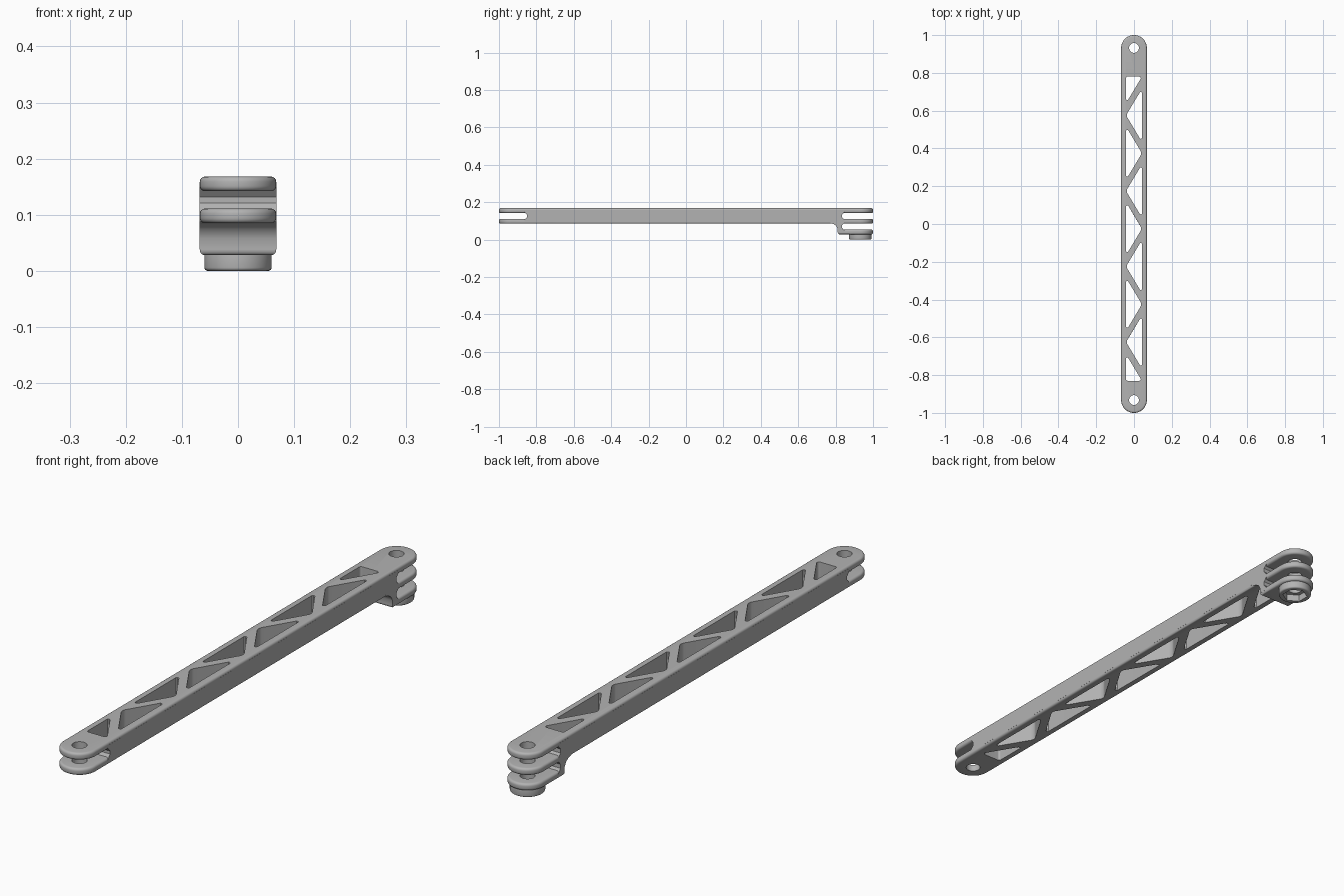
import bpy, bmesh, math
from mathutils import Vector

if "Cube" in bpy.data.objects:
    bpy.data.objects.remove(bpy.data.objects["Cube"])

HALF_W = 0.068          # half width of the arm
PIVOT = 0.932           # distance of the pivots from the centre
TOP, BOTTOM = 0.168, 0.085
FINGER = 0.026          # finger thickness
ROUND = 0.009           # edge rounding

grey = bpy.data.materials.new("grey plastic")
grey.use_nodes = True
grey.diffuse_color = (0.45, 0.45, 0.45, 1)
grey.node_tree.nodes["Principled BSDF"].inputs["Base Color"].default_value = grey.diffuse_color


def extrude(name, outline, low, high, bevel=0, axis="z"):
    """Closed outline swept from low to high along z, or along x for a (y, z) outline."""
    bm = bmesh.new()
    place = (lambda a, b, h: (a, b, h)) if axis == "z" else (lambda a, b, h: (h, a, b))
    n = len(outline)
    rings = [[bm.verts.new(place(a, b, h)) for a, b in outline] for h in (low, high)]
    caps = [bm.faces.new(ring) for ring in rings]
    for i in range(n):
        j = (i + 1) % n
        bm.faces.new((rings[0][i], rings[0][j], rings[1][j], rings[1][i]))
    bmesh.ops.recalc_face_normals(bm, faces=bm.faces)
    if bevel:
        rims = list({e for cap in caps for e in cap.edges})
        bmesh.ops.bevel(bm, geom=rims, offset=bevel, segments=4, profile=0.5, affect='EDGES')
    mesh = bpy.data.meshes.new(name)
    bm.to_mesh(mesh)
    bm.free()
    mesh.materials.append(grey)
    obj = bpy.data.objects.new(name, mesh)
    bpy.context.scene.collection.objects.link(obj)
    return obj


def arc(cx, cy, r, start, end, steps):
    angles = [math.radians(start + (end - start) * i / steps) for i in range(steps + 1)]
    return [(cx + r * math.cos(a), cy + r * math.sin(a)) for a in angles]


def circle(cy, r, steps=48, turn=0):
    return arc(0, cy, r, turn, turn + 360, steps)[:-1]


def rounded(corners, steps=6):
    """Polygon of (x, y, radius) corners with each corner replaced by an arc."""
    out = []
    for i, (x, y, r) in enumerate(corners):
        p = Vector((x, y))
        a = (Vector(corners[i - 1][:2]) - p).normalized()
        b = (Vector(corners[(i + 1) % len(corners)][:2]) - p).normalized()
        half = a.angle(b) / 2
        centre = p + (a + b).normalized() * r / math.sin(half)
        s, e = p + a * r / math.tan(half) - centre, p + b * r / math.tan(half) - centre
        for k in range(steps + 1):
            d = s.lerp(e, k / steps).normalized() * r
            out.append(tuple(centre + d))
    return out


def combine(target, tool, operation):
    mod = target.modifiers.new("combine", 'BOOLEAN')
    mod.operation, mod.solver, mod.object = operation, 'EXACT', tool
    graph = bpy.context.evaluated_depsgraph_get()
    mesh = bpy.data.meshes.new_from_object(target.evaluated_get(graph))
    target.modifiers.clear()
    target.data = mesh
    bpy.data.objects.remove(tool)


# Long upper and lower plates with round ends
capsule = arc(0, PIVOT, HALF_W, 0, 180, 24) + arc(0, -PIVOT, HALF_W, 180, 360, 24)
arm = extrude("truss_arm", capsule, TOP - FINGER, TOP, ROUND)
combine(arm, extrude("lower_plate", capsule, BOTTOM, BOTTOM + FINGER, ROUND), 'UNION')

# Third finger under the back end
tongue = arc(0, PIVOT, HALF_W, 0, 180, 24) + [(-HALF_W, 0.812), (HALF_W, 0.812)]
combine(arm, extrude("bottom_finger", tongue, 0.028, 0.028 + FINGER, ROUND), 'UNION')

# Web that fills between the plates and leaves the slots open
web = [(-0.864, 0.095), (-0.864, 0.104), (-0.85, 0.121), (-0.85, 0.132), (-0.864, 0.149),
       (-0.864, 0.158), (0.848, 0.158), (0.848, 0.149), (0.835, 0.134), (0.835, 0.119),
       (0.848, 0.104), (0.848, 0.092), (0.835, 0.077), (0.835, 0.062), (0.848, 0.047),
       (0.848, 0.038), (0.811, 0.038), (0.811, 0.058), (0.803, 0.074), (0.79, 0.083),
       (0.772, 0.088), (0.772, 0.095)]
combine(arm, extrude("web", web, -HALF_W - 0.0002, HALF_W + 0.0002, axis="x"), 'UNION')

# Truss pockets: alternating triangles, with a half triangle at each end
RAIL, REACH = 0.042, 0.14
pockets = []
for i in range(7):
    side, y = (1 if i % 2 == 0 else -1), 0.575 - 0.2 * i
    pockets.append([(side * RAIL, y + REACH, 0.006), (-side * RAIL, y, 0.025),
                    (side * RAIL, y - REACH, 0.006)])
for y, d in ((0.78, -1), (-0.83, 1)):
    pockets.append([(-RAIL, y, 0.008), (RAIL, y, 0.008), (-RAIL, y + d * REACH, 0.006)])
for corners in pockets:
    combine(arm, extrude("pocket", rounded(corners), 0.02, 0.3), 'DIFFERENCE')

# Pivot holes
for y in (PIVOT, -PIVOT):
    combine(arm, extrude("hole", circle(y, 0.026), -0.1, 0.3), 'DIFFERENCE')

# Nut holder with a hexagonal recess
holder = extrude("nut_holder", circle(PIVOT, 0.06, 64), 0, 0.036, 0.006)
combine(holder, extrude("hole", circle(PIVOT, 0.026), -0.1, 0.3), 'DIFFERENCE')
combine(holder, extrude("hex", circle(PIVOT, 0.046, 6, 30), -0.1, 0.026), 'DIFFERENCE')

# Smooth rounded surfaces, keep hard edges
for obj in (arm, holder):
    bpy.ops.object.select_all(action='DESELECT')
    obj.select_set(True)
    bpy.context.view_layer.objects.active = obj
    bpy.ops.object.shade_smooth_by_angle(angle=math.radians(32))
